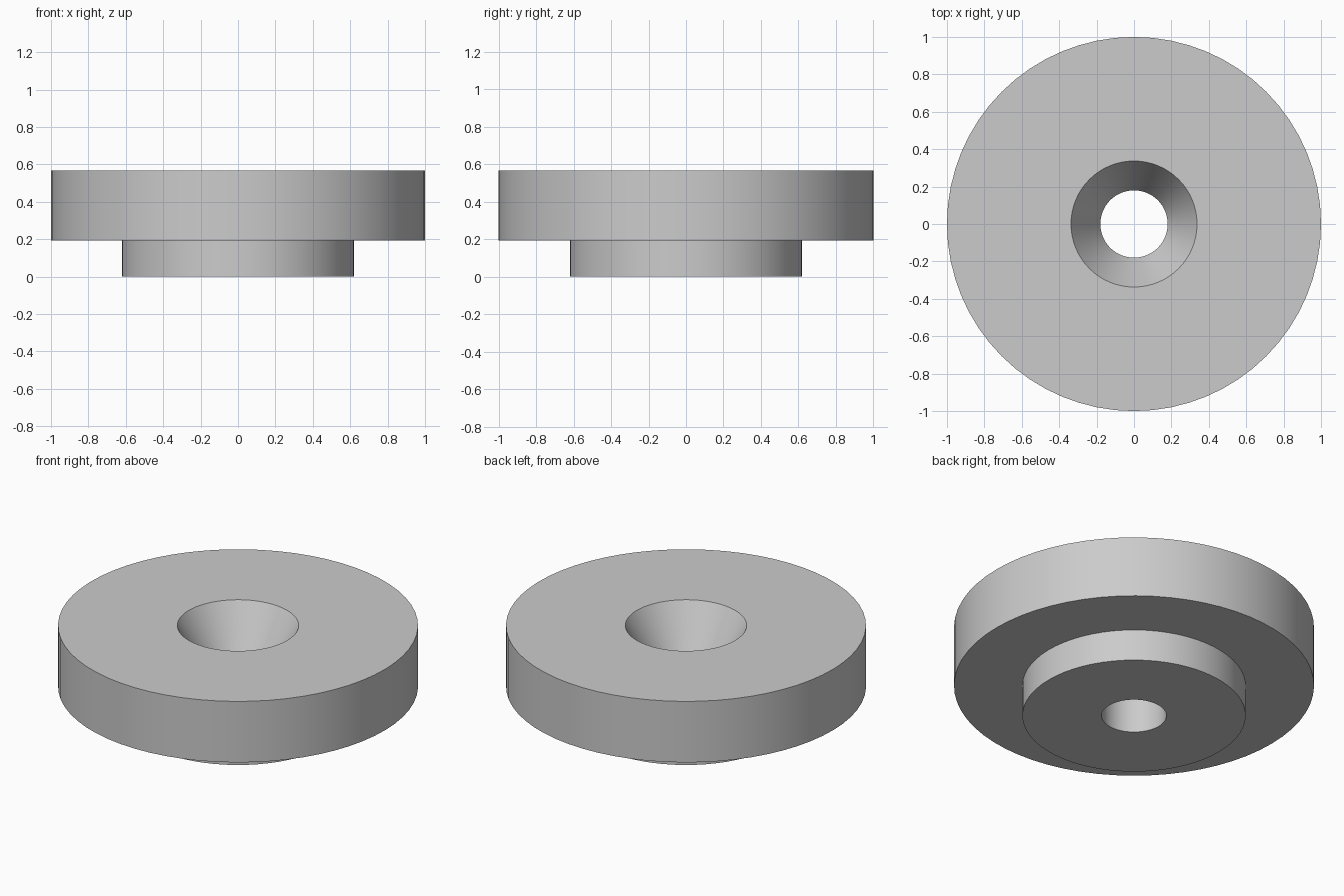
import bpy, bmesh, math

cube = bpy.data.objects.get("Cube")
if cube:
    bpy.data.objects.remove(cube, do_unlink=True)

SEGMENTS = 64

# Plain grey material
grey = bpy.data.materials.new("light_grey")
grey.use_nodes = True
colour = (0.6, 0.6, 0.6, 1)
grey.diffuse_color = colour
grey.node_tree.nodes["Principled BSDF"].inputs["Base Color"].default_value = colour


def lathe(name, profile):
    """Turn a closed (radius, height) profile around the z axis."""
    bm = bmesh.new()
    points = [bm.verts.new((r, 0, z)) for r, z in profile]
    edges = [bm.edges.new((p, points[(i + 1) % len(points)]))
             for i, p in enumerate(points)]
    bmesh.ops.spin(bm, geom=points + edges, cent=(0, 0, 0), axis=(0, 0, 1),
                   angle=math.tau, steps=SEGMENTS, use_merge=True)
    bmesh.ops.remove_doubles(bm, verts=bm.verts, dist=1e-4)
    bmesh.ops.recalc_face_normals(bm, faces=bm.faces)
    mesh = bpy.data.meshes.new(name)
    bm.to_mesh(mesh)
    bm.free()
    mesh.materials.append(grey)
    obj = bpy.data.objects.new(name, mesh)
    bpy.context.collection.objects.link(obj)
    bpy.ops.object.select_all(action="DESELECT")
    obj.select_set(True)
    bpy.context.view_layer.objects.active = obj
    bpy.ops.object.shade_smooth_by_angle(angle=math.radians(25))
    return obj


# Stepped disc with a countersunk through hole
bore, boss, rim, sink = 0.18, 0.62, 1.0, 0.337
step, sink_floor, top = 0.193, 0.29, 0.567
lathe("countersunk_flanged_disc", [
    (bore, 0), (boss, 0), (boss, step), (rim, step),
    (rim, top), (sink, top), (bore, sink_floor),
])
